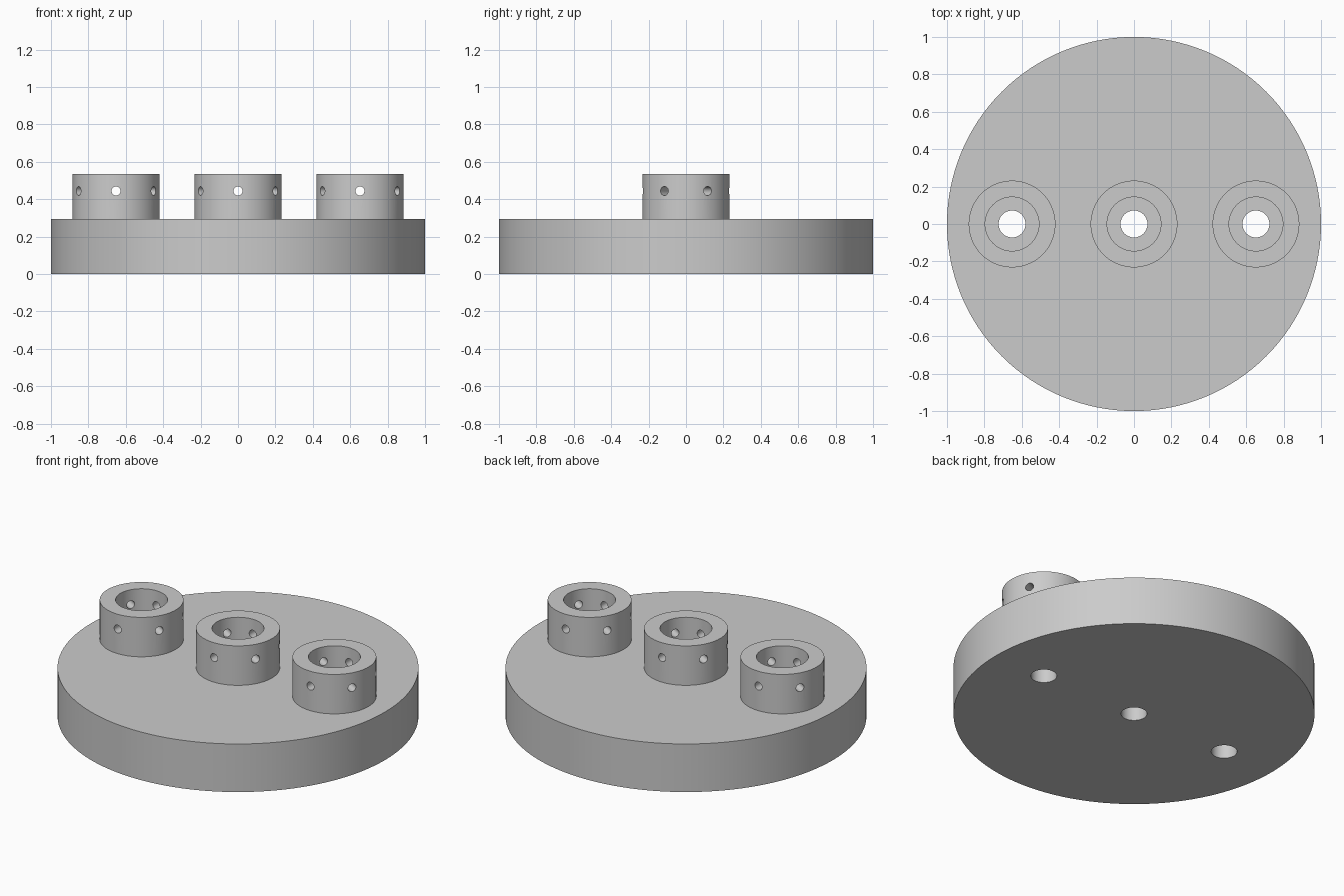
import bpy
import bmesh
from math import radians, pi
from mathutils import Matrix

cube = bpy.data.objects.get("Cube")
if cube:
    bpy.data.objects.remove(cube, do_unlink=True)

PLATE_R, PLATE_TOP = 1.0, 0.294
COLLAR_R, BORE_R, COLLAR_TOP = 0.232, 0.144, 0.535
SHAFT_R = 0.072
PIN_R, PIN_Z = 0.024, 0.444
STATIONS = {"right": -0.652, "middle": 0.0, "left": 0.652}

grey = bpy.data.materials.new("plain_grey")
grey.use_nodes = True
grey.diffuse_color = (0.6, 0.6, 0.6, 1)
grey.node_tree.nodes["Principled BSDF"].inputs["Base Color"].default_value = (0.6, 0.6, 0.6, 1)


def add_cylinder(bm, radius, depth, matrix, sides):
    bmesh.ops.create_cone(bm, cap_ends=True, segments=sides, radius1=radius,
                          radius2=radius, depth=depth, matrix=matrix)


def upright(x, z0, z1):
    return Matrix.Translation((x, 0, (z0 + z1) / 2))


def to_object(name, bm):
    mesh = bpy.data.meshes.new(name)
    bm.to_mesh(mesh)
    bm.free()
    mesh.materials.append(grey)
    obj = bpy.data.objects.new(name, mesh)
    bpy.context.collection.objects.link(obj)
    return obj


def activate(obj):
    bpy.ops.object.select_all(action="DESELECT")
    obj.select_set(True)
    bpy.context.view_layer.objects.active = obj


def cut(obj, cutter):
    cutter.hide_render = True
    mod = obj.modifiers.new("cut", "BOOLEAN")
    mod.operation = "DIFFERENCE"
    mod.solver = "EXACT"
    mod.object = cutter
    activate(obj)
    bpy.ops.object.modifier_apply(modifier=mod.name)
    bpy.data.objects.remove(cutter, do_unlink=True)


def smooth(obj):
    activate(obj)
    bpy.ops.object.shade_smooth_by_angle(angle=radians(30))


# Round base plate with three through holes
bm = bmesh.new()
add_cylinder(bm, PLATE_R, PLATE_TOP, upright(0, 0, PLATE_TOP), 128)
plate = to_object("base_plate", bm)
bm = bmesh.new()
for x in STATIONS.values():
    add_cylinder(bm, SHAFT_R, 0.6, upright(x, -0.1, 0.5), 48)
cut(plate, to_object("shaft_hole_cutter", bm))
smooth(plate)

# Collars with a wide bore and six radial pin holes
for side, x in STATIONS.items():
    bm = bmesh.new()
    add_cylinder(bm, COLLAR_R, COLLAR_TOP - PLATE_TOP, upright(x, PLATE_TOP, COLLAR_TOP), 72)
    collar = to_object(side + "_collar", bm)

    bm = bmesh.new()
    add_cylinder(bm, BORE_R, 0.6, upright(x, 0.1, 0.7), 72)
    cut(collar, to_object("bore_cutter", bm))

    bm = bmesh.new()
    for i in range(6):
        place = (Matrix.Translation((x, 0, PIN_Z))
                 @ Matrix.Rotation(radians(30 + 60 * i), 4, "Z")
                 @ Matrix.Translation((0.19, 0, 0))
                 @ Matrix.Rotation(pi / 2, 4, "Y"))
        add_cylinder(bm, PIN_R, 0.16, place, 24)
    cut(collar, to_object("pin_hole_cutter", bm))

    # Open the hidden underside where the collar meets the plate
    bm = bmesh.new()
    bm.from_mesh(collar.data)
    hidden = [f for f in bm.faces
              if all(abs(v.co.z - PLATE_TOP) < 0.001 for v in f.verts)]
    bmesh.ops.delete(bm, geom=hidden, context="FACES")
    bm.to_mesh(collar.data)
    bm.free()
    smooth(collar)
